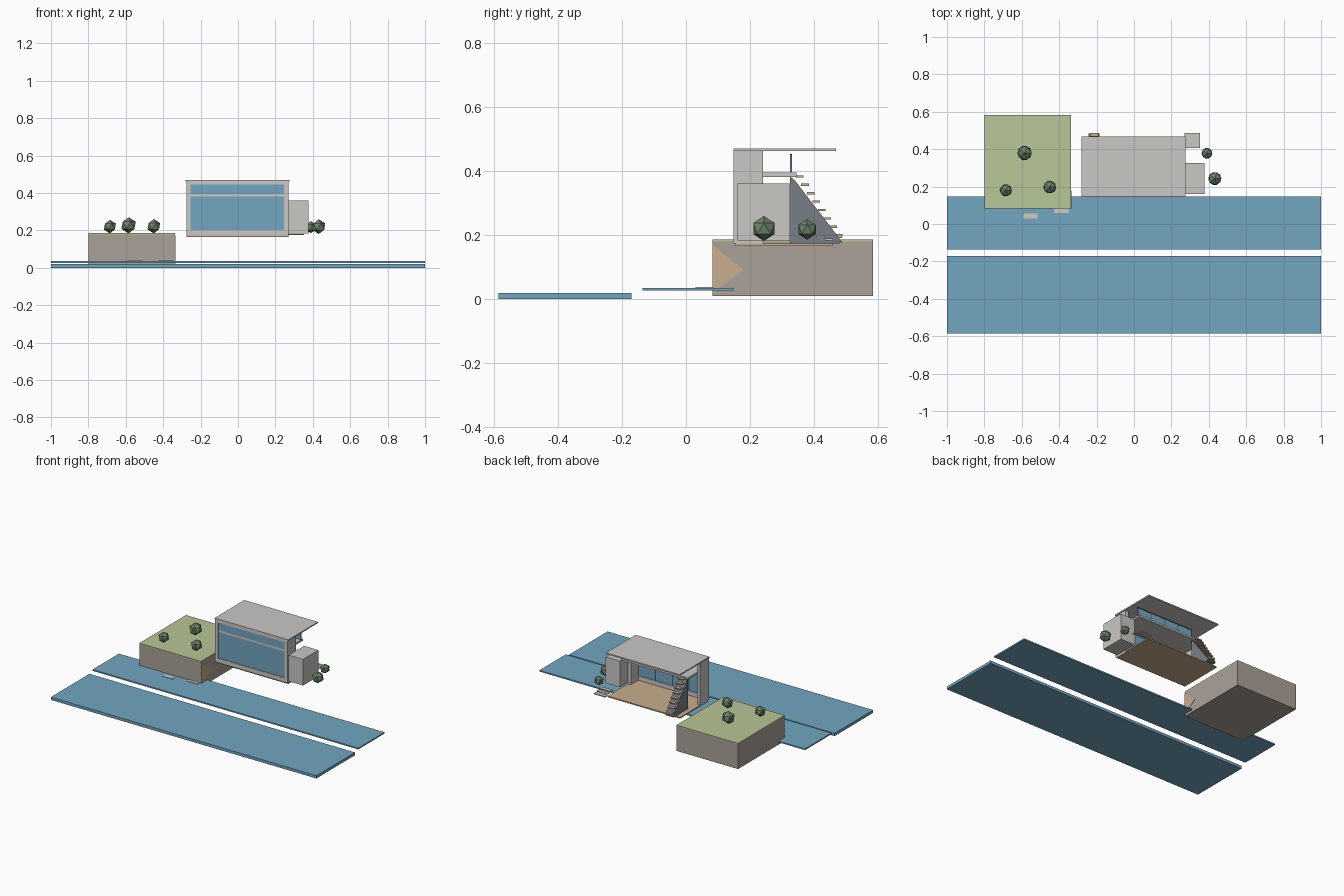
import bpy
import bmesh

cube = bpy.data.objects.get("Cube")
if cube:
    bpy.data.objects.remove(cube, do_unlink=True)


def material(name, rgb):
    m = bpy.data.materials.new(name)
    m.use_nodes = True
    m.diffuse_color = (*rgb, 1)
    m.node_tree.nodes["Principled BSDF"].inputs["Base Color"].default_value = (*rgb, 1)
    return m


BLUE = material("water_blue", (0.17, 0.38, 0.53))
CONCRETE = material("light_concrete", (0.59, 0.58, 0.56))
EARTH = material("earth_brown", (0.41, 0.36, 0.32))
GRASS = material("grass_green", (0.48, 0.57, 0.31))
LEAF = material("leaf_green", (0.15, 0.23, 0.14))
WOOD = material("tan_wood", (0.58, 0.42, 0.27))
STEEL = material("slate_steel", (0.19, 0.21, 0.24))
STONE = material("pale_stone", (0.64, 0.58, 0.53))
DARK = material("dark_metal", (0.06, 0.06, 0.07))


def finish(bm, name, mat):
    bmesh.ops.recalc_face_normals(bm, faces=bm.faces)
    me = bpy.data.meshes.new(name)
    bm.to_mesh(me)
    bm.free()
    me.materials.append(mat)
    ob = bpy.data.objects.new(name, me)
    bpy.context.collection.objects.link(ob)
    return ob


def box(name, mat, xs, ys, zs):
    bm = bmesh.new()
    bmesh.ops.create_cube(bm, size=1)
    for v in bm.verts:
        for i, (lo, hi) in enumerate((xs, ys, zs)):
            v.co[i] = hi if v.co[i] > 0 else lo
    return finish(bm, name, mat)


def prism(name, mat, xs, profile):
    """Extrude a (y, z) profile along x."""
    bm = bmesh.new()
    face = bm.faces.new([bm.verts.new((xs[0], y, z)) for y, z in profile])
    out = bmesh.ops.extrude_face_region(bm, geom=[face])
    for v in out["geom"]:
        if isinstance(v, bmesh.types.BMVert):
            v.co.x = xs[1]
    return finish(bm, name, mat)


def bush(name, x, y, z, r):
    bm = bmesh.new()
    bmesh.ops.create_icosphere(bm, subdivisions=1, radius=r)
    bmesh.ops.translate(bm, verts=bm.verts, vec=(x, y, z))
    finish(bm, name, LEAF)


# Water slabs and stepping pads
box("front_water", BLUE, (-1, 1), (-0.585, -0.17), (0, 0.019))
box("rear_water", BLUE, (-1, 1), (-0.135, 0.148), (0.026, 0.035))
box("stepping_pad_outer", STONE, (-0.592, -0.517), (0.03, 0.057), (0.033, 0.038))
box("stepping_pad_inner", STONE, (-0.427, -0.347), (0.06, 0.088), (0.033, 0.038))

# Earth block with grass top
box("earth_block", EARTH, (-0.8, -0.336), (0.082, 0.583), (0.01, 0.179))
box("grass_top", GRASS, (-0.8, -0.336), (0.082, 0.583), (0.179, 0.185))
prism("earth_side_plate", WOOD, (-0.337, -0.334),
      [(0.083, 0.02), (0.18, 0.09), (0.083, 0.17)])

# Bushes
for i, spec in enumerate([(-0.685, 0.18, 0.22, 0.036), (-0.585, 0.38, 0.227, 0.043),
                          (-0.45, 0.197, 0.222, 0.038), (0.39, 0.378, 0.217, 0.032),
                          (0.432, 0.243, 0.22, 0.039)]):
    bush(f"bush_{i + 1}", *spec)

# House shell
box("floor", WOOD, (-0.275, 0.27), (0.155, 0.457), (0.165, 0.173))
box("roof", CONCRETE, (-0.28, 0.275), (0.148, 0.468), (0.462, 0.47))
for side, xs in (("right", (-0.275, -0.255)), ("left", (0.247, 0.27))):
    box(f"front_frame_{side}", CONCRETE, xs, (0.148, 0.16), (0.173, 0.462))
    box(f"side_wall_{side}", CONCRETE, xs, (0.16, 0.24), (0.173, 0.462))
box("front_frame_top", CONCRETE, (-0.255, 0.247), (0.148, 0.16), (0.445, 0.462))
box("front_frame_bottom", CONCRETE, (-0.255, 0.247), (0.148, 0.16), (0.173, 0.203))
box("loft_slab", CONCRETE, (-0.255, 0.247), (0.152, 0.345), (0.381, 0.394))
box("side_room", CONCRETE, (0.27, 0.378), (0.16, 0.325), (0.182, 0.36))

# Front glazing with slim inner mullions
box("lower_glass", BLUE, (-0.255, 0.247), (0.152, 0.156), (0.203, 0.381))
box("upper_glass", BLUE, (-0.255, 0.247), (0.152, 0.156), (0.394, 0.445))
for i in range(3):
    x = -0.13 + i * 0.126
    box(f"mullion_{i + 1}", CONCRETE, (x - 0.003, x + 0.003), (0.156, 0.161), (0.203, 0.381))

# Loft railing
box("railing_glass", BLUE, (-0.18, 0.247), (0.326, 0.329), (0.394, 0.45))
box("railing_cap", DARK, (-0.18, 0.247), (0.325, 0.33), (0.449, 0.453))
for i in range(5):
    x = -0.178 + i * 0.1055
    box(f"railing_post_{i + 1}", DARK, (x - 0.002, x + 0.002), (0.325, 0.33), (0.394, 0.452))

# Indoor stair: wedge with projecting treads
prism("stair_wedge", STEEL, (-0.243, -0.184),
      [(0.325, 0.173), (0.325, 0.382), (0.338, 0.372), (0.485, 0.181), (0.48, 0.173)])
for i in range(8):
    y = 0.342 + i * 0.0174
    z = 0.386 - i * 0.0262
    box(f"stair_tread_{i + 1}", WOOD, (-0.236, -0.19), (y, y + 0.024), (z - 0.007, z))
box("stair_foot_tread", WOOD, (-0.236, -0.19), (0.462, 0.487), (0.19, 0.203))

# Entry steps on the open side
for i in range(3):
    y = 0.406 + i * 0.027
    z = 0.196 - i * 0.008
    box(f"entry_step_{i + 1}", CONCRETE, (0.27, 0.353), (y, y + 0.026), (z - 0.006, z))
